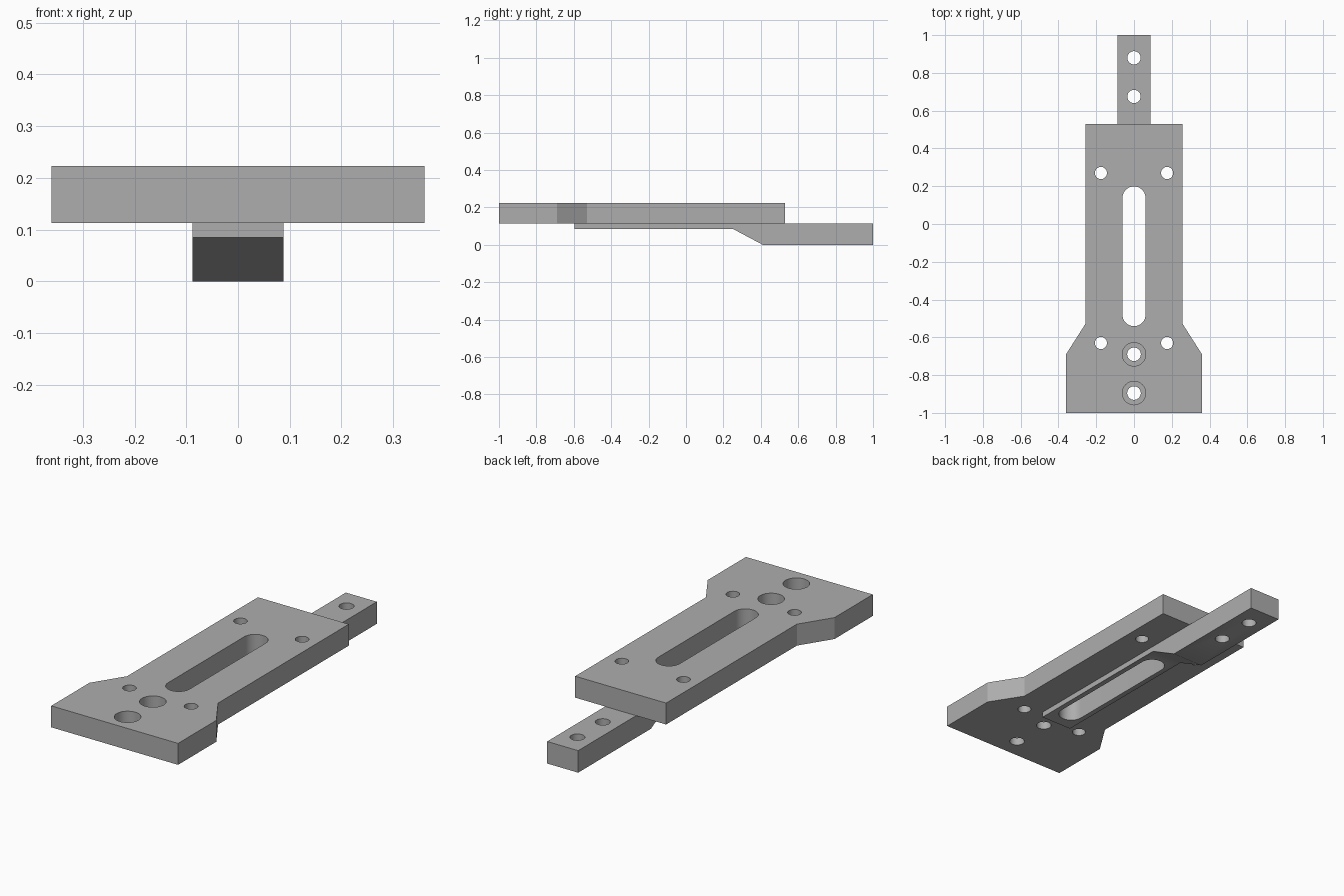
import bpy
import bmesh
from math import sin, cos, pi
from mathutils import Vector

cube = bpy.data.objects.get("Cube")
if cube:
    bpy.data.objects.remove(cube, do_unlink=True)

PLATE_BOTTOM, PLATE_TOP = 0.113, 0.223
BAR_HALF = 0.088

# One plain machined grey
grey = bpy.data.materials.new("machined grey")
grey.use_nodes = True
colour = (0.42, 0.42, 0.42, 1)
grey.diffuse_color = colour
grey.node_tree.nodes["Principled BSDF"].inputs["Base Color"].default_value = colour


def extrude(name, points, direction):
    """Solid made by sweeping a closed outline along a direction."""
    bm = bmesh.new()
    face = bm.faces.new([bm.verts.new(p) for p in points])
    swept = bmesh.ops.extrude_face_region(bm, geom=[face])["geom"]
    verts = [v for v in swept if isinstance(v, bmesh.types.BMVert)]
    bmesh.ops.translate(bm, verts=verts, vec=Vector(direction))
    bmesh.ops.recalc_face_normals(bm, faces=bm.faces)
    mesh = bpy.data.meshes.new(name)
    bm.to_mesh(mesh)
    bm.free()
    mesh.materials.append(grey)
    obj = bpy.data.objects.new(name, mesh)
    bpy.context.collection.objects.link(obj)
    return obj


def cut(target, x, y0, y1, radius, bottom=-0.1, top=0.4, steps=24):
    """Cut a round hole, or a round-ended slot when y0 and y1 differ."""
    outline = []
    for centre, start in ((y1, 0), (y0, pi)):
        last = steps if y0 == y1 else steps + 1
        for i in range(last):
            a = start + pi * i / steps
            outline.append((x + radius * cos(a), centre + radius * sin(a), bottom))
    cutter = extrude("cutter", outline, (0, 0, top - bottom))
    cutter.hide_render = True
    mod = target.modifiers.new("cut", "BOOLEAN")
    mod.operation = "DIFFERENCE"
    mod.solver = "EXACT"
    mod.object = cutter
    bpy.context.view_layer.objects.active = target
    bpy.ops.object.modifier_apply(modifier=mod.name)
    bpy.data.objects.remove(cutter, do_unlink=True)


# Wide top plate with a flared front end
right_edge = [(0.36, -1), (0.36, -0.69), (0.258, -0.53), (0.258, 0.53)]
outline = right_edge + [(-x, y) for x, y in reversed(right_edge)]
plate = extrude("top_plate", [(x, y, PLATE_BOTTOM) for x, y in outline],
                (0, 0, PLATE_TOP - PLATE_BOTTOM))

# Narrow bar underneath, thickening into a tongue at the back
profile = [(-0.595, PLATE_BOTTOM), (-0.595, 0.085), (0.25, 0.085),
           (0.41, 0), (1, 0), (1, PLATE_BOTTOM)]
bar = extrude("tongue_bar", [(-BAR_HALF, y, z) for y, z in profile],
              (2 * BAR_HALF, 0, 0))

# Long slot through plate and bar
for part in (plate, bar):
    cut(part, 0, -0.48, 0.138, 0.061)

# Four small corner holes
for x in (-0.175, 0.175):
    for y in (-0.63, 0.27):
        cut(plate, x, y, y, 0.032)

# Two counterbored holes at the front
for y in (-0.69, -0.895):
    cut(plate, 0, y, y, 0.036)
    cut(plate, 0, y, y, 0.062, bottom=0.153)

# Two holes in the tongue
for y in (0.675, 0.88):
    cut(bar, 0, y, y, 0.035)

# Smooth hole walls, crisp edges
for part in (plate, bar):
    bpy.ops.object.select_all(action="DESELECT")
    part.select_set(True)
    bpy.context.view_layer.objects.active = part
    bpy.ops.object.shade_smooth_by_angle()
